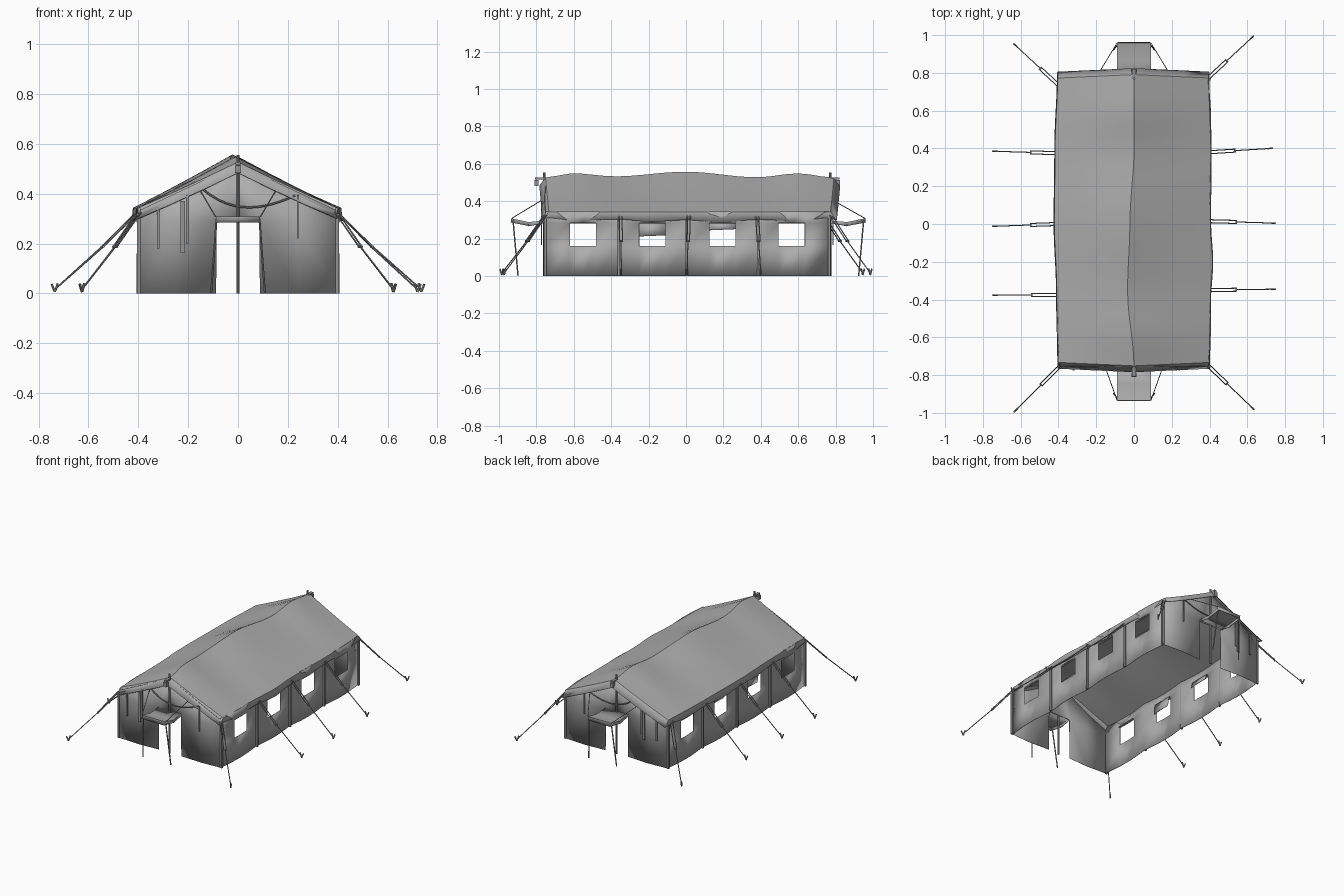
import bpy, bmesh, math
from mathutils import Vector

if "Cube" in bpy.data.objects:
    bpy.data.objects.remove(bpy.data.objects["Cube"])


def material(name, v):
    m = bpy.data.materials.new(name)
    m.diffuse_color = (v, v, v, 1)
    m.use_nodes = True
    m.node_tree.nodes["Principled BSDF"].inputs["Base Color"].default_value = m.diffuse_color
    return m


CANVAS = material("canvas_grey", 0.42)
CORD = material("cord_grey", 0.30)


def interp(y, table):
    # smooth interpolation through (y, value) pairs
    if y <= table[0][0]:
        return table[0][1]
    for (a, p), (b, q) in zip(table, table[1:]):
        if y <= b:
            t = (y - a) / (b - a)
            t = t * t * (3 - 2 * t)
            return p + (q - p) * t
    return table[-1][1]


def finish(name, bm, mat, thick=0.0):
    bmesh.ops.remove_doubles(bm, verts=bm.verts, dist=0.0004)
    bmesh.ops.recalc_face_normals(bm, faces=bm.faces)
    me = bpy.data.meshes.new(name)
    bm.to_mesh(me)
    bm.free()
    me.materials.append(mat)
    ob = bpy.data.objects.new(name, me)
    bpy.context.collection.objects.link(ob)
    if thick:
        s = ob.modifiers.new("thickness", "SOLIDIFY")
        s.thickness = thick
        s.offset = 0
    bpy.context.view_layer.objects.active = ob
    ob.select_set(True)
    bpy.ops.object.shade_smooth_by_angle(angle=math.radians(30))
    ob.select_set(False)
    return ob


def quad(bm, *pts):
    bm.faces.new([bm.verts.new(p) for p in pts])


def rod(bm, a, b, r, sides=6):
    a, b = Vector(a), Vector(b)
    d = b - a
    res = bmesh.ops.create_cone(bm, cap_ends=True, segments=sides,
                                radius1=r, radius2=r, depth=d.length)
    q = d.to_track_quat('Z', 'Y')
    for v in res["verts"]:
        v.co = q @ v.co + (a + b) / 2


def path(bm, pts, r):
    for a, b in zip(pts, pts[1:]):
        rod(bm, a, b, r)


def box(bm, c, size):
    res = bmesh.ops.create_cube(bm, size=1)
    for v in res["verts"]:
        v.co = Vector([v.co[i] * size[i] + c[i] for i in range(3)])


# sagging ridge and eave lines along the tent
RIDGE_Z = [(-.76, .525), (-.6, .547), (-.38, .531), (0, .556), (.38, .526), (.6, .547), (.79, .525)]
RIDGE_X = [(-.76, 0), (-.35, -.034), (0, -.022), (.4, 0), (.8, 0)]
EAVE_R = [(-.76, .397), (-.4, .402), (-.2, .414), (0, .402), (.4, .405), (.8, .393)]
EAVE_L = [(-.76, .400), (-.35, .407), (0, .420), (.4, .416), (.8, .402)]
HEM_Z = [(-.75, .312), (-.6, .296), (-.37, .304), (-.18, .29), (0, .30), (.19, .288), (.38, .302), (.6, .294), (.78, .312)]


def roof_section(t):
    y = -.75 + 1.54 * t
    rx, rz, hz = interp(y, RIDGE_X), interp(y, RIDGE_Z), interp(y, HEM_Z)
    pts = []
    for s, table in ((-1, EAVE_L), (1, EAVE_R)):
        e = interp(y, table)
        half = [(s * (e + .004), hz), (s * e, .342)]
        for k in (.33, .67):
            half.append((s * e + (rx - s * e) * k, .342 + (rz - .342) * k - .003))
        pts += half + [(rx, rz)] if s < 0 else half[::-1]
    # ends are bowed slightly outwards at the ridge
    bow = (2 * t - 1) ** 7 * .018
    return [Vector((x, y - bow * min(1, abs(x) / .4), z)) for x, z in pts]


# roof with side valances and sloping end fascias
bm = bmesh.new()
secs = [roof_section(i / 24) for i in range(25)]
secs.insert(0, [p + Vector((0, -.033, -.042 if 0 < i < 8 else -.006)) for i, p in enumerate(secs[0])])
secs.append([p + Vector((0, .033, -.042 if 0 < i < 8 else -.006)) for i, p in enumerate(secs[-1])])
for a, b in zip(secs, secs[1:]):
    for i in range(8):
        quad(bm, a[i], a[i + 1], b[i + 1], b[i])
finish("roof", bm, CANVAS, .004)

# side walls with open windows
Y0, Y1 = -.752, .765
POSTS = [Y0, -.36, .005, .385, Y1]
WIN = [(-.62, -.48), (-.25, -.11), (.125, .265), (.495, .635)]


def wall_x(y):
    for a, b in zip(POSTS, POSTS[1:]):
        if a <= y <= b:
            return .392 + .014 * math.sin(math.pi * (y - a) / (b - a))
    return .392


breaks = sorted(set(POSTS + [v for w in WIN for v in w] + [(a + b) / 2 for a, b in WIN]))
levels = [0, .16, .285, .345]
for s, side in ((-1, "left"), (1, "right")):
    bm = bmesh.new()
    for a, b in zip(breaks, breaks[1:]):
        for lo, hi in zip(levels, levels[1:]):
            if lo == .16 and any(p - .001 <= a and b <= q + .001 for p, q in WIN):
                continue
            xa, xb = s * wall_x(a), s * wall_x(b)
            quad(bm, (xa, a, lo), (xb, b, lo), (xb, b, hi), (xa, a, hi))
    finish(side + "_wall", bm, CANVAS, .003)
    # rolled window covers and wall posts
    bm = bmesh.new()
    for a, b in WIN:
        rod(bm, (s * .393, a, .287), (s * .393, b, .287), .005)
    finish(side + "_window_rolls", bm, CANVAS)
    bm = bmesh.new()
    for y in POSTS:
        box(bm, (s * .398, y, .16), (.014, .013, .32))
    finish(side + "_wall_posts", bm, CORD)

# partly lowered window covers on the left wall
bm = bmesh.new()
for (a, b), z in zip(WIN[1:3], (.212, .245)):
    x = -.388
    quad(bm, (x, a, .285), (x, b, .285), (x + .01, b, z + .006), (x + .01, a, z))
finish("window_covers", bm, CANVAS, .002)


def gable(x):
    return .335 + (.52 - .335) * (1 - abs(x) / .392)


for s, end, yw in ((-1, "front", Y0), (1, "back", Y1)):
    # end wall around the doorway
    bm = bmesh.new()
    for k in (-1, 1):
        def p(x, z, bulge=0):
            return (k * x, yw + s * bulge, z)
        quad(bm, p(.392, 0), p(.24, 0, .008), p(.24, .285, .008), p(.392, .285))
        quad(bm, p(.24, 0, .008), p(.088, 0), p(.085, .285), p(.24, .285, .008))
        quad(bm, p(.392, .285), p(.24, .285, .008), p(.24, gable(.24), .004), p(.392, gable(.392)))
        quad(bm, p(.24, .285, .008), p(.085, .285), p(.085, gable(.085)), p(.24, gable(.24), .004))
        quad(bm, p(.085, .285), p(0, .285), p(0, gable(0)), p(.085, gable(.085)))
    finish(end + "_wall", bm, CANVAS, .003)

    # door awning with a small hanging hem
    bm = bmesh.new()
    yo = s * .933 if s < 0 else .958
    w, ym = .088, (yw + yo) / 2
    rows = [(yw, .296), (ym, .288), (yo, .308), (yo + s * .003, .284)]
    for (a, za), (b, zb) in zip(rows, rows[1:]):
        quad(bm, (-w, a, za), (w, a, za), (w, b, zb), (-w, b, zb))
    for k in (-w, w):
        for (a, za), (b, zb) in zip(rows[:2], rows[1:3]):
            quad(bm, (k, a, za), (k, b, zb), (k, b, zb - .022), (k, a, za - .012 if a == yw else za - .02))
    finish(end + "_awning", bm, CANVAS, .003)

    # awning poles and stays, centre pole with ridge tip
    bm = bmesh.new()
    for k in (-1, 1):
        rod(bm, (k * .086, yo - s * .008, .30), (k * .108, yo - s * .035, 0), .004)
        path(bm, [(k * .09, yo, .308), (k * (.15 if s < 0 else .2), yw + s * .012, .41)], .0025)
    finish(end + "_awning_poles", bm, CORD)
    bm = bmesh.new()
    rod(bm, (0, yw + s * .006, 0), (0, yw + s * .006, .555), .007, 8)
    box(bm, (0, yw + s * .048, .498), (.024, .022, .03))
    box(bm, (0, yw + s * .03, .522), (.02, .05, .012))
    finish(end + "_centre_pole", bm, CORD)

    # curved vent cord on the gable
    bm = bmesh.new()
    arc = []
    for i in range(13):
        u = i / 12 * 2 - 1
        arc.append((.045 + .185 * u, yw + s * .014, .345 + .06 * u * u - .012 * u ** 3))
    path(bm, arc, .004)
    finish(end + "_vent_cord", bm, CORD)

    # hanging straps
    bm = bmesh.new()
    for x, lo, hi, wd in ((-.32, .18, .335, .011), (-.222, .165, .37, .018),
                          (-.203, .2, .395, .012), (.24, .22, .395, .007)):
        box(bm, (x, yw + s * .02, (lo + hi) / 2), (wd, .006, hi - lo))
    finish(end + "_straps", bm, CORD)

# guy ropes: double loop near the tent, slider, single line, hooked peg
GUYS = [((.40, .38), (.72, .40)), ((.40, .015), (.735, .005)), ((.40, -.35), (.735, -.345)),
        ((-.41, .375), (-.735, .385)), ((-.41, 0), (-.735, -.012)), ((-.40, -.375), (-.735, -.376)),
        ((.395, .775), (.622, .985)), ((-.40, .735), (-.627, .945)),
        ((.395, -.752), (.625, -.972)), ((-.395, -.755), (-.625, -.985))]
ropes, pegs = bmesh.new(), bmesh.new()
for (ax, ay), (bx, by) in GUYS:
    a, b = Vector((ax, ay, .325)), Vector((bx, by, .016))
    out = Vector((bx - ax, by - ay, 0)).normalized()
    n = out.cross(Vector((0, 0, 1))) * .008
    m = a.lerp(b, .42) - Vector((0, 0, .008))
    rod(ropes, a + n, m + n, .0032)
    rod(ropes, a - n, m - n, .0032)
    rod(ropes, m - n * 1.3, m + n * 1.3, .005)
    rod(ropes, m, b, .0032)
    up = Vector((0, 0, 1))
    path(pegs, [b - out * .012 + up * .024, b - up * .01, b + out * .013 + up * .022], .0045)
finish("guy_ropes", ropes, CORD)
finish("pegs", pegs, CORD)
